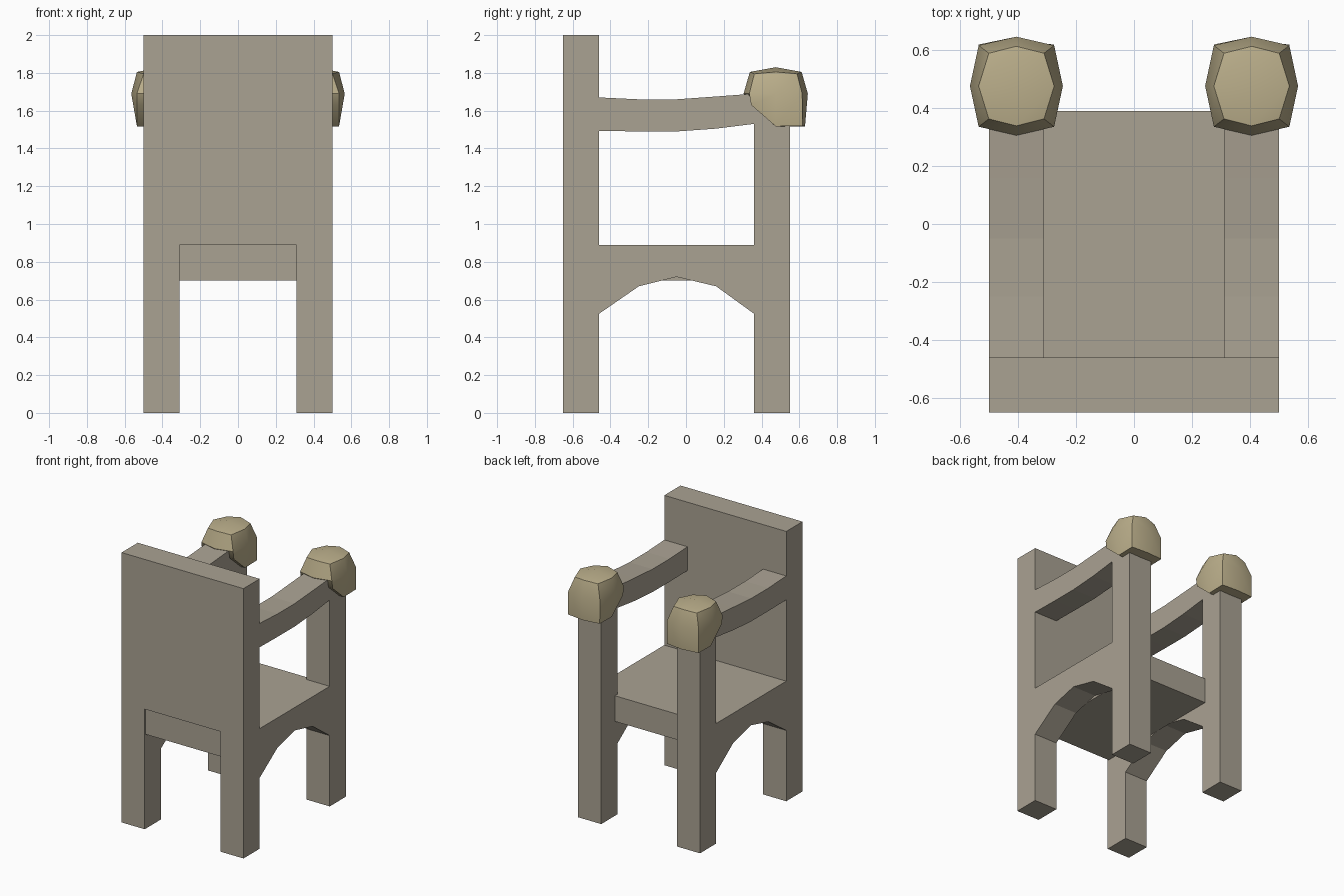
import bpy, bmesh, math

if "Cube" in bpy.data.objects:
    bpy.data.objects.remove(bpy.data.objects["Cube"])


def material(name, rgb):
    m = bpy.data.materials.new(name)
    m.diffuse_color = (*rgb, 1)
    m.use_nodes = True
    m.node_tree.nodes["Principled BSDF"].inputs["Base Color"].default_value = m.diffuse_color
    return m


WOOD = material("wood", (0.40, 0.36, 0.29))
BRASS = material("knob_tan", (0.50, 0.43, 0.26))


def finish(name, bm, mat):
    bmesh.ops.recalc_face_normals(bm, faces=bm.faces[:])
    me = bpy.data.meshes.new(name)
    bm.to_mesh(me)
    bm.free()
    me.materials.append(mat)
    ob = bpy.data.objects.new(name, me)
    bpy.context.collection.objects.link(ob)
    return ob


def extrude_x(name, profile, x0, x1):
    """Closed (y, z) profile extruded along x."""
    bm = bmesh.new()
    f = bm.faces.new([bm.verts.new((x0, y, z)) for y, z in profile])
    r = bmesh.ops.extrude_face_region(bm, geom=[f])
    bmesh.ops.translate(bm, vec=(x1 - x0, 0, 0),
                        verts=[v for v in r["geom"] if isinstance(v, bmesh.types.BMVert)])
    return finish(name, bm, WOOD)


def box(name, x0, x1, y0, y1, z0, z1):
    return extrude_x(name, [(y0, z0), (y1, z0), (y1, z1), (y0, z1)], x0, x1)


def knob(name, cx, cy=0.475):
    """Rounded cube with two segments per side and a cut-away lower edge at the arm."""
    # per level: corner x, side x, corner y, end y, corner z, side z, centre z
    levels = {1: (.095, .13, .113, .137, 1.795, 1.805, 1.83),
              0: (.13, .16, .14, .17, 1.69, 1.69, 1.69),
              -1: (.13, .13, .143, .155, 1.52, 1.517, 1.515)}
    bm = bmesh.new()
    V = {}
    for k, (xc, xs, yc, ye, zc, zs, zm) in levels.items():
        for i in (-1, 0, 1):
            for j in (-1, 0, 1):
                if i == j == k == 0:
                    continue
                x = i * (xc if j else xs)
                y = j * (yc if i else ye)
                z = zc if i and j else (zs if i or j else zm)
                if k == -1 and j == -1:
                    y, z = -0.13, 1.63
                V[i, j, k] = bm.verts.new((cx + x, cy + y, z))
    # four quads on each of the six sides
    for axis in range(3):
        for s in (-1, 1):
            for a in (-1, 0):
                for b in (-1, 0):
                    q = []
                    for p in ((a, b), (a + 1, b), (a + 1, b + 1), (a, b + 1)):
                        c = list(p)
                        c.insert(axis, s)
                        q.append(V[tuple(c)])
                    bm.faces.new(q)
    ob = finish(name, bm, BRASS)
    bpy.ops.object.select_all(action='DESELECT')
    ob.select_set(True)
    bpy.context.view_layer.objects.active = ob
    bpy.ops.object.shade_smooth_by_angle(angle=math.radians(35))


# backrest panel and seat
box("backrest", -0.5, 0.5, -0.65, -0.46, 0.89, 2.0)
box("seat", -0.31, 0.31, -0.64, 0.39, 0.70, 0.89)

rail = [(-0.46, 0.89), (-0.46, 0.525), (-0.25, 0.67), (-0.05, 0.72),
        (0.16, 0.67), (0.36, 0.525), (0.36, 0.89)]
arm = [(-0.46, 1.67), (-0.46, 1.493), (-0.25, 1.49), (-0.05, 1.49), (0.16, 1.505),
       (0.36, 1.53), (0.36, 1.69), (0.16, 1.675), (-0.05, 1.66), (-0.25, 1.66)]

# mirrored legs, arched side rails, armrests and knobs
for side, s in (("left", -1), ("right", 1)):
    x0, x1 = sorted((0.31 * s, 0.5 * s))
    box("panel_leg_" + side, x0, x1, -0.65, -0.46, 0, 0.89)
    box("arm_leg_" + side, x0, x1, 0.36, 0.55, 0, 1.62)
    extrude_x("side_rail_" + side, rail, x0, x1)
    extrude_x("armrest_" + side, arm, x0, x1)
    knob("knob_" + side, 0.405 * s)
